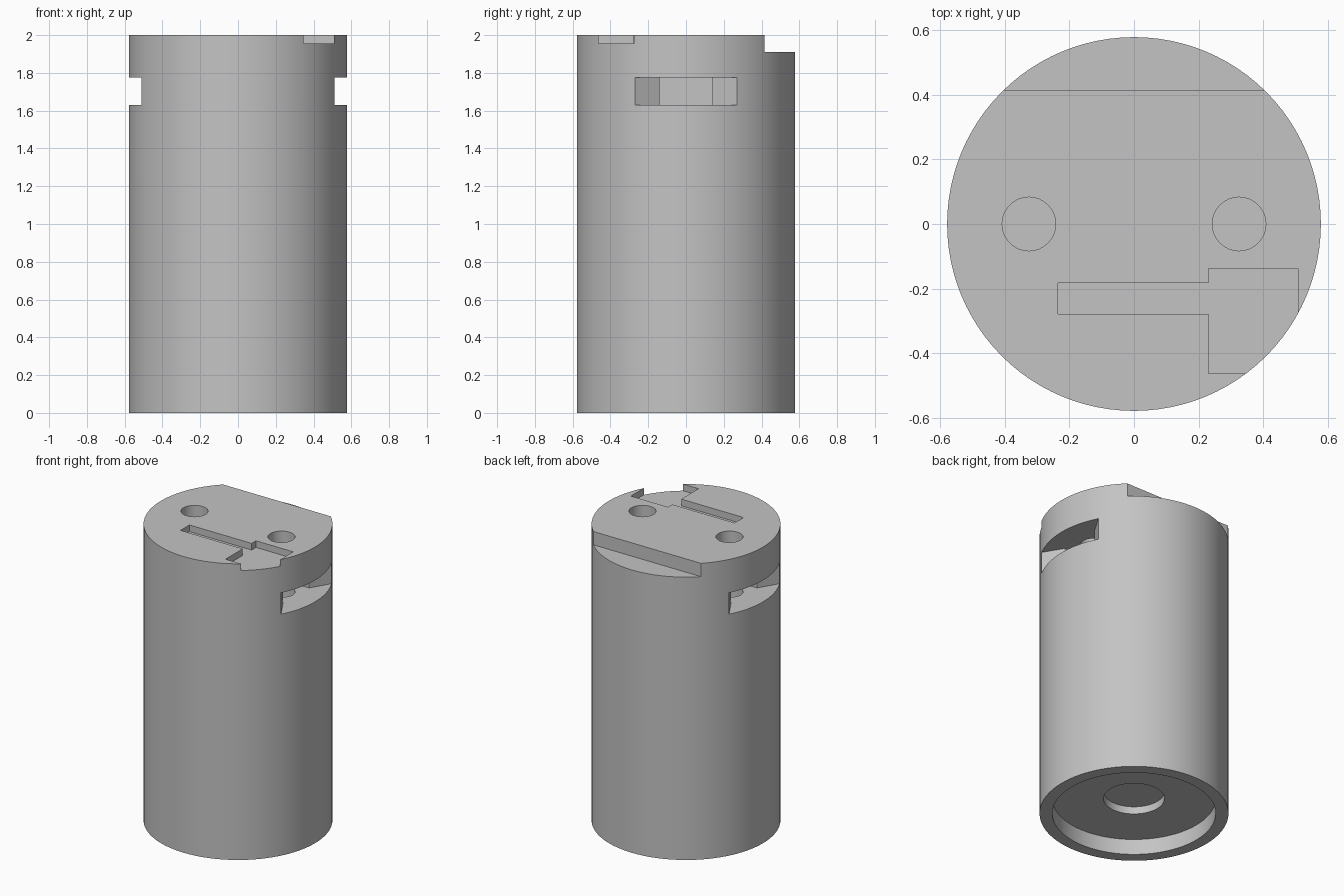
import bpy, bmesh, math

if "Cube" in bpy.data.objects:
    bpy.data.objects.remove(bpy.data.objects["Cube"])

R = 0.578

grey = bpy.data.materials.new("plain grey")
grey.diffuse_color = (0.55, 0.55, 0.55, 1)
grey.use_nodes = True
grey.node_tree.nodes["Principled BSDF"].inputs["Base Color"].default_value = grey.diffuse_color


def prism(name, points, z0, z1):
    """Extrude a flat outline from z0 up to z1."""
    bm = bmesh.new()
    face = bm.faces.new([bm.verts.new((x, y, z0)) for x, y in points])
    top = bmesh.ops.extrude_face_region(bm, geom=[face])["geom"]
    verts = [v for v in top if isinstance(v, bmesh.types.BMVert)]
    bmesh.ops.translate(bm, verts=verts, vec=(0, 0, z1 - z0))
    bmesh.ops.recalc_face_normals(bm, faces=bm.faces)
    mesh = bpy.data.meshes.new(name)
    bm.to_mesh(mesh)
    bm.free()
    obj = bpy.data.objects.new(name, mesh)
    bpy.context.collection.objects.link(obj)
    mesh.materials.append(grey)
    return obj


def circle(r, n, cx=0.0):
    return [(cx + r * math.cos(2 * math.pi * i / n), r * math.sin(2 * math.pi * i / n))
            for i in range(n)]


# Main cylinder
body = prism("cylinder_body", circle(R, 96), 0, 2)

cutters = []

# Step along the back of the top face
cutters.append(prism("back_step_cutter", [(-1, 0.415), (1, 0.415), (1, 1), (-1, 1)], 1.91, 2.1))

# Shallow channel in the top face, open at the front right
channel = [(-0.235, -0.278), (0.23, -0.278), (0.23, -0.462), (0.508, -0.462),
           (0.508, -0.137), (0.23, -0.137), (0.23, -0.183), (-0.235, -0.183)]
cutters.append(prism("top_channel_cutter", channel, 1.955, 2.1))

# Screw holes and flared side pockets, mirrored left and right
for side, s in (("left", -1), ("right", 1)):
    cutters.append(prism(side + "_screw_hole_cutter", circle(0.083, 32, s * 0.325), 1.45, 2.1))
    half = [(0.18, 0.14), (0.433, 0.14), (0.511, 0.27), (0.7, 0.27)]
    outline = half + [(x, -y) for x, y in reversed(half)]
    cutters.append(prism(side + "_pocket_cutter", [(s * x, y) for x, y in outline], 1.63, 1.775))

# Recess and central hole in the underside
cutters.append(prism("bottom_recess_cutter", circle(0.5, 96), -0.1, 0.105))
cutters.append(prism("bottom_hole_cutter", circle(0.187, 48), -0.2, 0.155))

bpy.context.view_layer.objects.active = body
body.select_set(True)
for c in cutters:
    mod = body.modifiers.new(c.name, 'BOOLEAN')
    mod.operation = 'DIFFERENCE'
    mod.solver = 'EXACT'
    mod.object = c
    bpy.ops.object.modifier_apply(modifier=mod.name)
    bpy.data.objects.remove(c)

bpy.ops.object.shade_smooth_by_angle(angle=math.radians(25))
